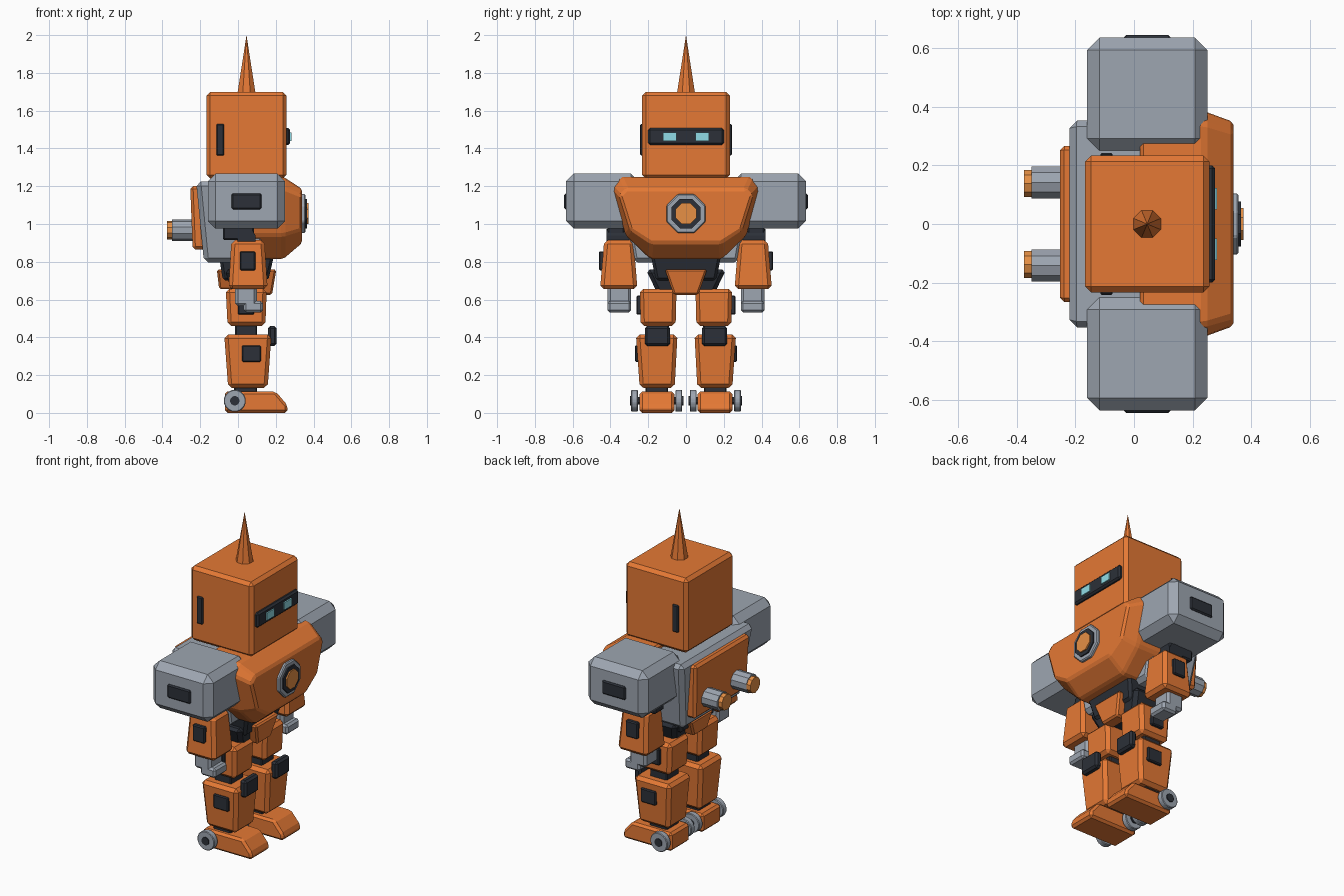
import bpy, bmesh, math
from mathutils import Matrix

if "Cube" in bpy.data.objects:
    bpy.data.objects.remove(bpy.data.objects["Cube"])


def material(name, rgb):
    m = bpy.data.materials.new(name)
    m.diffuse_color = (*rgb, 1)
    m.use_nodes = True
    m.node_tree.nodes["Principled BSDF"].inputs["Base Color"].default_value = m.diffuse_color
    return m


ORANGE = material("orange", (0.78, 0.19, 0.035))
GREY = material("grey", (0.34, 0.38, 0.44))
DARK = material("dark", (0.025, 0.03, 0.04))
CYAN = material("cyan", (0.28, 0.72, 0.80))
AMBER = material("amber", (0.80, 0.28, 0.06))


def finish(name, bm, mat, bevel=0.0):
    bmesh.ops.recalc_face_normals(bm, faces=bm.faces[:])
    if bevel:
        bmesh.ops.bevel(bm, geom=bm.edges[:], offset=bevel, segments=1,
                        affect='EDGES', clamp_overlap=True)
        bmesh.ops.recalc_face_normals(bm, faces=bm.faces[:])
    me = bpy.data.meshes.new(name)
    bm.to_mesh(me)
    bm.free()
    me.materials.append(mat)
    ob = bpy.data.objects.new(name, me)
    bpy.context.collection.objects.link(ob)
    return ob


def loft(name, sections, mat, bevel=0.0):
    """Skin a list of matching closed sections and cap both ends."""
    bm = bmesh.new()
    rings = [[bm.verts.new(p) for p in s] for s in sections]
    n = len(rings[0])
    for a, b in zip(rings, rings[1:]):
        for i in range(n):
            j = (i + 1) % n
            bm.faces.new((a[i], a[j], b[j], b[i]))
    bm.faces.new(rings[0])
    bm.faces.new(rings[-1])
    return finish(name, bm, mat, bevel)


def box(name, x, y, z, mat, bevel=0.0, top=None, side=1):
    """Box from ranges; top gives other x and y ranges for the upper face."""
    def rect(xr, yr, h):
        return [(xr[0], side * yr[0], h), (xr[1], side * yr[0], h),
                (xr[1], side * yr[1], h), (xr[0], side * yr[1], h)]
    tx, ty = top or (x, y)
    return loft(name, [rect(x, y, z[0]), rect(tx, ty, z[1])], mat, bevel)


def rod(name, axis, centre, r, length, mat, sides=8, r2=None, bevel=0.0):
    bm = bmesh.new()
    rot = {'X': Matrix.Rotation(math.pi / 2, 4, 'Y'),
           'Y': Matrix.Rotation(-math.pi / 2, 4, 'X'),
           'Z': Matrix.Identity(4)}[axis]
    spin = Matrix.Rotation(math.pi / sides, 4, 'Z')
    bmesh.ops.create_cone(bm, cap_ends=True, segments=sides, radius1=r,
                          radius2=r if r2 is None else r2, depth=length,
                          matrix=Matrix.Translation(centre) @ rot @ spin)
    return finish(name, bm, mat, bevel)


# Head with spike, visor
box("head", (-0.167, 0.257), (-0.233, 0.233), (1.24, 1.70), ORANGE, 0.02)
rod("head_spike", 'Z', (0.045, 0, 1.845), 0.052, 0.31, ORANGE, 8, 0.0)
box("visor", (0.24, 0.276), (-0.20, 0.20), (1.418, 1.508), DARK, 0.01)
box("neck", (-0.08, 0.16), (-0.13, 0.13), (1.15, 1.26), DARK)

# Chest: three cross-sections from back to front
outline = [(0.345, 1.25), (0.388, 1.19), (0.32, 0.94), (0.19, 0.815)]
front = [(0.315, 1.185), (0.352, 1.15), (0.295, 0.97), (0.185, 0.90)]


def section(x, half):
    return [(x, y, z) for y, z in half] + [(x, -y, z) for y, z in half[::-1]]


loft("chest", [section(0.02, outline), section(0.24, outline),
               section(0.34, front)], ORANGE, 0.012)
box("back_torso", (-0.18, 0.14), (-0.28, 0.28), (0.795, 1.225), GREY, 0.025,
    ((-0.222, 0.14), (-0.357, 0.357)))
box("back_plate", (-0.24, -0.17), (-0.255, 0.255), (0.865, 1.20), ORANGE, 0.015,
    ((-0.253, -0.18), (-0.267, 0.267)))

# Chest reactor
rod("reactor_ring", 'X', (0.337, 0, 1.055), 0.112, 0.04, GREY, 8, bevel=0.006)
rod("reactor_recess", 'X', (0.343, 0, 1.055), 0.084, 0.044, DARK)
rod("reactor_core", 'X', (0.348, 0, 1.055), 0.06, 0.05, AMBER)

# Waist and pelvis
box("waist", (-0.08, 0.16), (-0.16, 0.16), (0.70, 0.83), DARK, 0.015,
    ((-0.10, 0.19), (-0.185, 0.185)))
box("hips", (-0.03, 0.13), (-0.15, 0.15), (0.63, 0.76), DARK, 0.02,
    ((-0.07, 0.16), (-0.213, 0.213)))
box("pelvis_front", (0.10, 0.18), (-0.065, 0.065), (0.625, 0.76), ORANGE, 0.01,
    ((0.12, 0.203), (-0.112, 0.112)))
box("pelvis_back", (-0.10, -0.02), (-0.065, 0.065), (0.655, 0.76), ORANGE, 0.01,
    ((-0.112, -0.03), (-0.112, 0.112)))

for s, tag in ((1, "left"), (-1, "right")):
    def part(name, x, y, z, mat, bevel=0.0, top=None):
        box(tag + "_" + name, x, y, z, mat, bevel, top, s)

    # Face details
    part("eye", (0.265, 0.284), (0.05, 0.122), (1.44, 1.485), CYAN)
    part("ear_slit", (-0.115, -0.073), (0.22, 0.243), (1.362, 1.53), DARK, 0.006)

    # Back thruster
    rod(tag + "_thruster", 'X', (-0.275, s * 0.142, 0.967), 0.057, 0.15, GREY, 10)
    rod(tag + "_thruster_nozzle", 'X', (-0.357, s * 0.138, 0.967), 0.049, 0.036, AMBER, 10)

    # Arm
    part("shoulder", (-0.16, 0.25), (0.25, 0.636), (0.975, 1.267), GREY, 0.042)
    part("shoulder_panel", (-0.035, 0.125), (0.62, 0.645), (1.078, 1.162), DARK, 0.008)
    part("upper_arm", (-0.08, 0.085), (0.325, 0.415), (0.915, 1.0), DARK, 0.008)
    rod(tag + "_elbow", 'Y', (0.045, s * 0.36, 0.925), 0.05, 0.12, DARK, 12)
    part("forearm", (-0.05, 0.157), (0.257, 0.455), (0.655, 0.915), ORANGE, 0.02,
         ((-0.035, 0.14), (0.278, 0.433)))
    part("forearm_panel", (0.01, 0.092), (0.42, 0.461), (0.755, 0.855), DARK, 0.006)
    part("hand", (-0.015, 0.10), (0.29, 0.415), (0.565, 0.67), GREY, 0.015)
    part("fingers", (0.03, 0.132), (0.29, 0.415), (0.532, 0.592), GREY, 0.012)

    # Leg
    part("thigh", (-0.055, 0.145), (0.055, 0.24), (0.46, 0.657), ORANGE, 0.02,
         ((-0.065, 0.152), (0.05, 0.245)))
    part("thigh_panel", (0.0, 0.085), (0.22, 0.262), (0.52, 0.622), DARK, 0.006)
    part("knee_joint", (-0.015, 0.10), (0.09, 0.21), (0.40, 0.48), DARK, 0.006)
    part("knee_cap", (0.16, 0.205), (0.085, 0.218), (0.355, 0.46), DARK, 0.012)
    part("shin", (-0.052, 0.157), (0.06, 0.245), (0.132, 0.415), ORANGE, 0.02,
         ((-0.073, 0.177), (0.045, 0.265)))
    part("shin_panel", (0.02, 0.122), (0.23, 0.271), (0.27, 0.357), DARK, 0.006)
    part("ankle", (-0.02, 0.10), (0.095, 0.215), (0.09, 0.15), DARK, 0.006)

    # Foot: side profile swept across its width
    profile = [(-0.07, 0), (0.262, 0), (0.262, 0.04), (0.20, 0.113), (-0.07, 0.113)]
    loft(tag + "_foot", [[(x, s * y, z) for x, z in profile]
                         for y in (0.062, 0.245)], ORANGE, 0.014)

    # Heel wheels
    for where, y, out in (("outer", 0.273, 1), ("inner", 0.038, -1)):
        rod(f"{tag}_{where}_wheel", 'Y', (-0.017, s * y, 0.064), 0.059, 0.036,
            GREY, 16, bevel=0.004)
        rod(f"{tag}_{where}_hub", 'Y', (-0.017, s * (y + out * 0.012), 0.064), 0.025,
            0.024, DARK, 12)
    rod(tag + "_wheel_axle", 'Y', (-0.017, s * 0.155, 0.064), 0.022, 0.22, DARK, 8)
